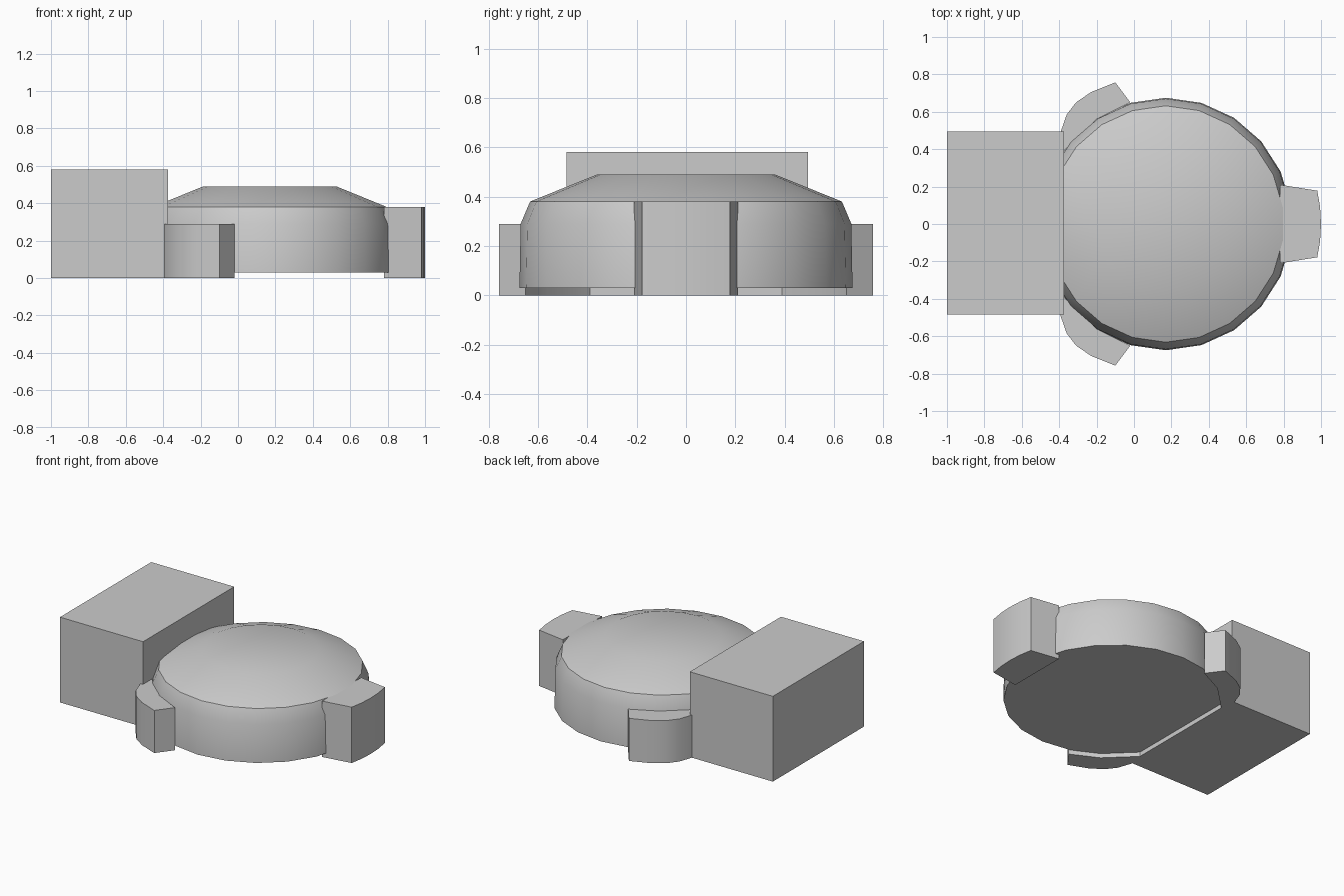
import bpy, bmesh
from math import cos, sin, tau, radians

cube = bpy.data.objects.get("Cube")
if cube:
    bpy.data.objects.remove(cube, do_unlink=True)

grey = bpy.data.materials.new("light grey")
grey.use_nodes = True
grey.diffuse_color = (0.6, 0.6, 0.6, 1)
grey.node_tree.nodes["Principled BSDF"].inputs["Base Color"].default_value = (0.6, 0.6, 0.6, 1)


def finish(name, bm, smooth=None):
    bmesh.ops.recalc_face_normals(bm, faces=bm.faces)
    mesh = bpy.data.meshes.new(name)
    bm.to_mesh(mesh)
    bm.free()
    mesh.materials.append(grey)
    obj = bpy.data.objects.new(name, mesh)
    bpy.context.collection.objects.link(obj)
    if smooth:
        bpy.ops.object.select_all(action="DESELECT")
        obj.select_set(True)
        bpy.context.view_layer.objects.active = obj
        bpy.ops.object.shade_smooth_by_angle(angle=radians(smooth))
    return obj


def prism(name, outline, z0, z1, smooth=None):
    bm = bmesh.new()
    face = bm.faces.new([bm.verts.new((x, y, z0)) for x, y in outline])
    top = bmesh.ops.extrude_face_region(bm, geom=[face])["geom"]
    for v in top:
        if isinstance(v, bmesh.types.BMVert):
            v.co.z = z1
    return finish(name, bm, smooth)


# Round drum with a shallow domed roof, its wall cut flat where it meets the block
SIDES, CENTRE, CUT = 22, 0.17, -0.376
profile = [(0.675, 0.03), (0.67, 0.29), (0.632, 0.38), (0.36, 0.49)]
bm = bmesh.new()
rings = []
for r, z in profile:
    angles = [tau * (i + 0.5) / SIDES for i in range(SIDES)]
    rings.append([bm.verts.new((CENTRE + r * cos(a), r * sin(a), z)) for a in angles])
for low, high in zip(rings, rings[1:]):
    for i in range(SIDES):
        j = (i + 1) % SIDES
        bm.faces.new((low[i], low[j], high[j], high[i]))
bm.faces.new(rings[0])
bm.faces.new(rings[-1])
cut = bmesh.ops.bisect_plane(bm, geom=bm.verts[:] + bm.edges[:] + bm.faces[:],
                             plane_co=(CUT, 0, 0), plane_no=(-1, 0, 0), clear_outer=True)
bmesh.ops.holes_fill(bm, edges=[e for e in bm.edges if e.is_boundary])
drum = finish("round_drum", bm, 28)
# Keep the rim line between wall and roof crisp
for e in drum.data.edges:
    if all(abs(drum.data.vertices[v].co.z - 0.38) < 0.001 for v in e.vertices):
        e.use_edge_sharp = True

# Rectangular block
prism("rectangular_block", [(-1, -0.485), (-0.375, -0.485), (-0.375, 0.495), (-1, 0.495)], 0, 0.58)

# End lug, flush with the rim
half = [(0.78, 0.21), (0.98, 0.178), (0.995, 0.09)]
prism("end_lug", half + [(1, 0)] + [(x, -y) for x, y in reversed(half)], 0, 0.38, 25)

# Mirrored pair of side lugs
lug = [(-0.02, 0.65), (-0.10, 0.757), (-0.23, 0.705), (-0.31, 0.65),
       (-0.36, 0.585), (-0.393, 0.49), (-0.375, 0.39), (-0.20, 0.56)]
for name, side in (("back_lug", 1), ("front_lug", -1)):
    prism(name, [(x, y * side) for x, y in lug], 0, 0.29, 25)
